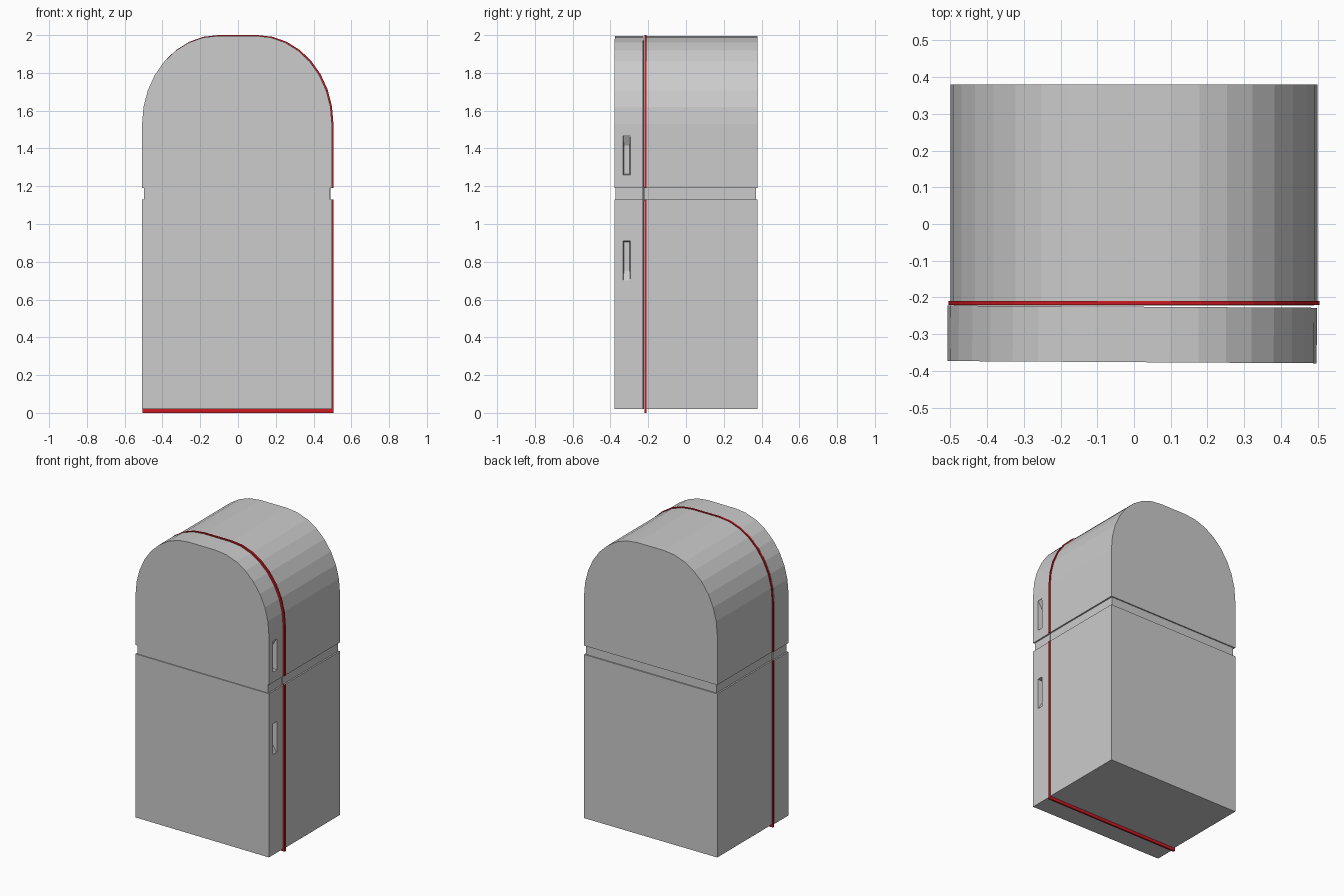
import bpy, bmesh, math
from mathutils import Matrix

if "Cube" in bpy.data.objects:
    bpy.data.objects.remove(bpy.data.objects["Cube"])

Z0, G0, G1 = 0.02, 1.13, 1.19       # base, groove bottom, groove top
red = bpy.data.materials.new("seal_red")
red.diffuse_color = (0.6, 0.01, 0.015, 1)
red.use_nodes = True
red.node_tree.nodes["Principled BSDF"].inputs["Base Color"].default_value = red.diffuse_color


def prism(name, pts, a, b, axis='y', mat=None):
    """Extrude a 2D outline along y (pts are x,z) or x (pts are y,z)."""
    bm = bmesh.new()
    def mk(p, t):
        return bm.verts.new((p[0], t, p[1]) if axis == 'y' else (t, p[0], p[1]))
    r0, r1 = [mk(p, a) for p in pts], [mk(p, b) for p in pts]
    bm.faces.new(r0)
    bm.faces.new(r1)
    for i in range(len(pts)):
        j = (i + 1) % len(pts)
        bm.faces.new((r0[i], r0[j], r1[j], r1[i]))
    bmesh.ops.recalc_face_normals(bm, faces=bm.faces)
    me = bpy.data.meshes.new(name)
    bm.to_mesh(me)
    bm.free()
    ob = bpy.data.objects.new(name, me)
    bpy.context.collection.objects.link(ob)
    if mat:
        me.materials.append(mat)
    return ob


def rect(w, z0, z1):
    return [(-w, z0), (w, z0), (w, z1), (-w, z1)]


def arch(w, z0, top):
    """Rounded-top outline with eight flat facets per corner."""
    arc = [(w - 0.4 + 0.4 * math.cos(i * math.pi / 16),
            top - 0.467 + 0.467 * math.sin(i * math.pi / 16)) for i in range(9)]
    return [(w, z0)] + arc + [(-x, z) for x, z in reversed(arc)] + [(-w, z0)]


def section(name, w, y0, y1, iy0, iy1):
    """Upper arch, lower box and inset groove band."""
    return [prism(name + "_upper", arch(w, G1, 1.996), y0, y1),
            prism(name + "_lower", rect(w, Z0, G0), y0, y1),
            prism(name + "_groove_band", rect(w - 0.01, G0 - 0.005, G1 + 0.005), iy0, iy1)]


# Cabinet
section("cabinet", 0.5, -0.212, 0.379, -0.222, 0.371)

# Red seal between cabinet and doors, split at the groove
prism("seal_upper", arch(0.505, G1, 2.0), -0.221, -0.209, mat=red)
prism("seal_lower", rect(0.505, 0.0, G0), -0.221, -0.209, mat=red)

# Doors, modelled around y = 0 and then hung very slightly ajar
doors = section("door", 0.5025, -0.0755, 0.0755, -0.0695, 0.0755)

# Recessed side grips: sloped at one end, mirrored between the doors
for door, zs in ((doors[0], (1.26, 1.265, 1.415, 1.47)),
                 (doors[1], (0.91, 0.905, 0.755, 0.70))):
    outer, inner, slope, end = zs
    bm = bmesh.new()
    rings = []
    for x, za, zb, h in ((0.51, outer, end, 0.019), (0.5, outer, end, 0.019),
                         (0.47, inner, slope, 0.015)):
        rings.append([bm.verts.new((x, y - 0.01, z)) for y, z in
                      ((-h, za), (h, za), (h, zb), (-h, zb))])
    bm.faces.new(rings[0])
    bm.faces.new(rings[-1])
    for r, s in zip(rings, rings[1:]):
        for i in range(4):
            j = (i + 1) % 4
            bm.faces.new((r[i], r[j], s[j], s[i]))
    bmesh.ops.recalc_face_normals(bm, faces=bm.faces)
    me = bpy.data.meshes.new("grip_cutter")
    bm.to_mesh(me)
    bm.free()
    cutter = bpy.data.objects.new("grip_cutter", me)
    bpy.context.collection.objects.link(cutter)
    mod = door.modifiers.new("grip", 'BOOLEAN')
    mod.operation, mod.solver, mod.object = 'DIFFERENCE', 'EXACT', cutter
    bpy.context.view_layer.objects.active = door
    bpy.ops.object.modifier_apply(modifier="grip")
    bpy.data.objects.remove(cutter)

hang = Matrix.Translation((-0.005, -0.3005, 0)) @ Matrix.Rotation(-0.006, 4, 'Z')
for ob in doors:
    ob.data.transform(hang)
